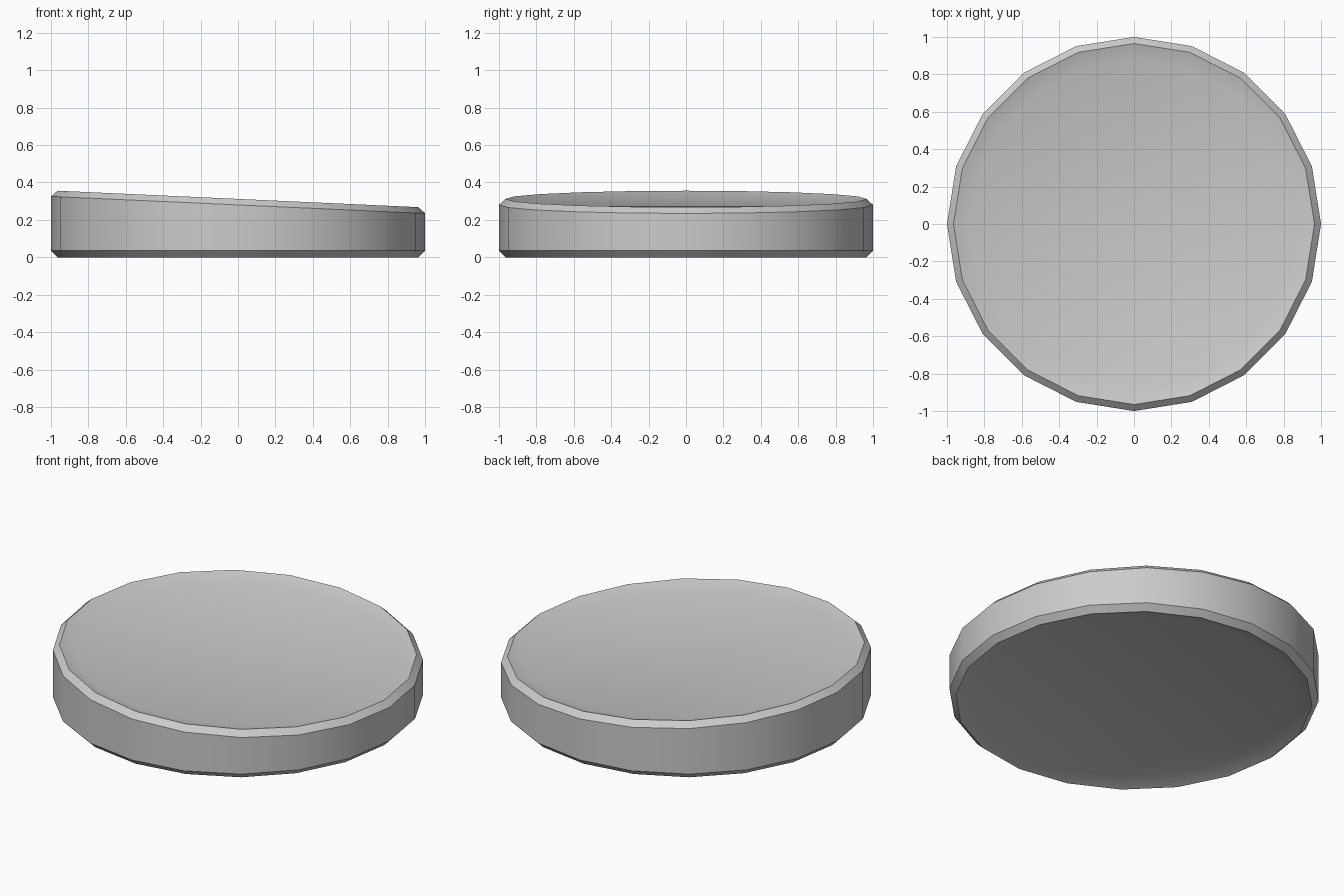
import bpy, bmesh, math

if "Cube" in bpy.data.objects:
    bpy.data.objects.remove(bpy.data.objects["Cube"])

SIDES = 20
SLOPE = -0.0455  # top surface falls toward +x

# (radius, height, follows the slanted top)
PROFILE = [
    (0.875, 0.03, False),   # recessed underside
    (0.965, 0.0, False),    # bottom rim
    (1.0, 0.035, False),    # lower chamfer
    (1.0, 0.28, True),      # side wall top
    (0.965, 0.312, True),   # top rim
    (0.875, 0.284, True),   # recessed top face
]

bm = bmesh.new()
rings = []
for r, z, slanted in PROFILE:
    ring = []
    for i in range(SIDES):
        a = 2 * math.pi * i / SIDES
        x, y = r * math.cos(a), r * math.sin(a)
        ring.append(bm.verts.new((x, y, z + (SLOPE * x if slanted else 0))))
    rings.append(ring)

# Walls, chamfers and dished edges
for lower, upper in zip(rings, rings[1:]):
    for i in range(SIDES):
        j = (i + 1) % SIDES
        bm.faces.new((lower[i], lower[j], upper[j], upper[i]))

# Flat floors of the two recesses
bm.faces.new(rings[0][::-1])
bm.faces.new(rings[-1])
bmesh.ops.recalc_face_normals(bm, faces=bm.faces)

mesh = bpy.data.meshes.new("slanted_disc")
bm.to_mesh(mesh)
bm.free()
disc = bpy.data.objects.new("slanted_disc", mesh)
bpy.context.collection.objects.link(disc)

bpy.context.view_layer.objects.active = disc
disc.select_set(True)
bpy.ops.object.shade_smooth_by_angle(angle=math.radians(30))
